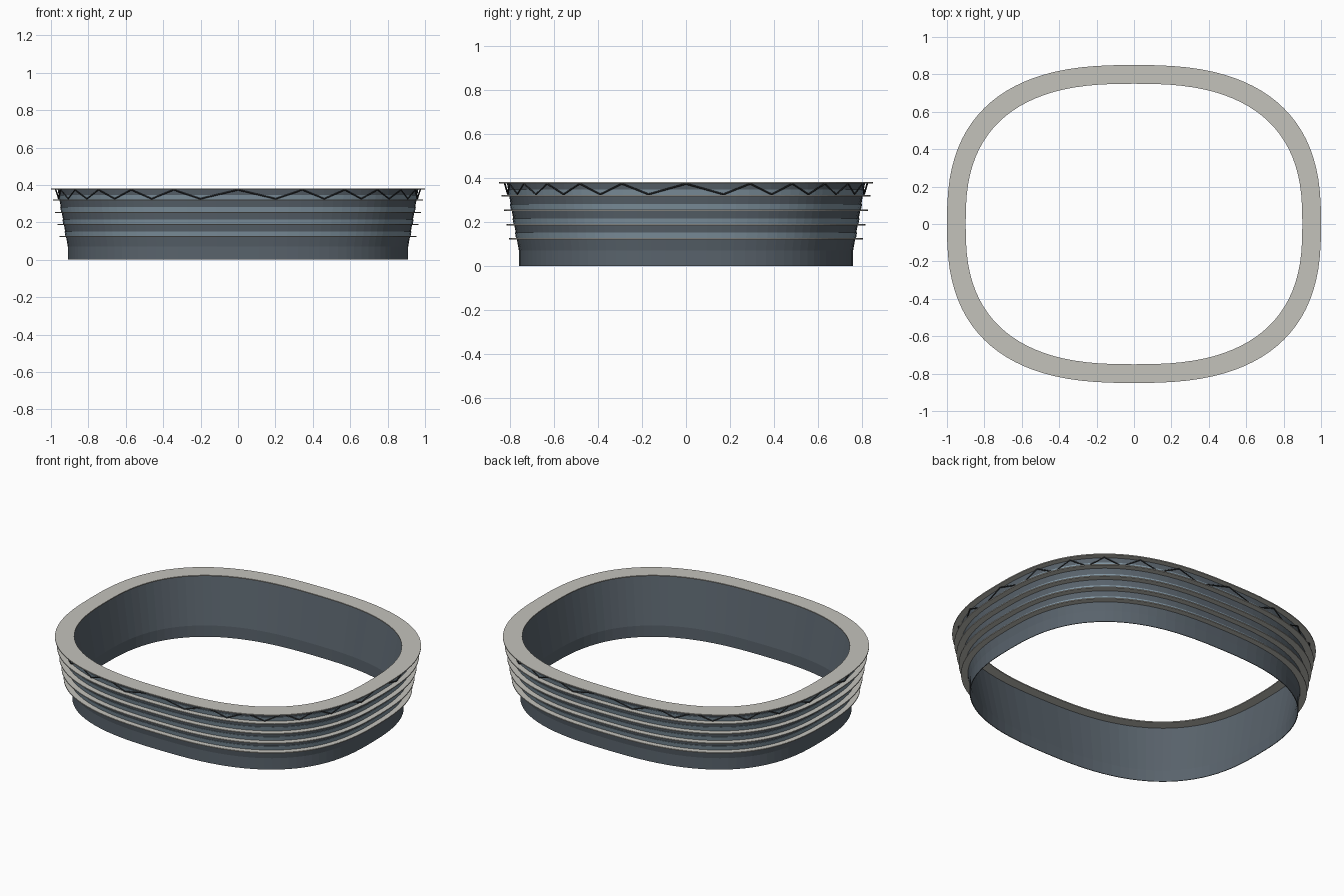
import bpy, bmesh, math

cube = bpy.data.objects.get("Cube")
if cube:
    bpy.data.objects.remove(cube)

SEGMENTS = 96
HALF_X, HALF_Y = 0.91, 0.76      # footprint at the ground
POWER = 2 / 2.6                  # rounded-rectangle curve
PLINTH, TOP = 0.07, 0.38
FLOORS = [0.124, 0.188, 0.253, 0.319]


def material(name, colour):
    m = bpy.data.materials.new(name)
    m.use_nodes = True
    m.diffuse_color = (*colour, 1)
    m.node_tree.nodes["Principled BSDF"].inputs["Base Color"].default_value = (*colour, 1)
    return m


concrete = material("pale concrete", (0.55, 0.54, 0.50))
cladding = material("slate cladding", (0.10, 0.125, 0.15))
glass = material("blue grey glass", (0.22, 0.30, 0.36))
steel = material("dark steel", (0.035, 0.04, 0.045))


def outline(t, offset, z):
    """Point on the plan curve, pushed outwards by offset."""
    s, c = math.sin(t), math.cos(t)
    x = math.copysign(abs(s) ** POWER, s) if abs(s) > 1e-6 else 0
    y = math.copysign(abs(c) ** POWER, c) if abs(c) > 1e-6 else 0
    return ((HALF_X + offset) * x, (HALF_Y + offset) * y, z)


def lean(z):
    """Outward lean of the wall at a height."""
    return max(0, z - PLINTH) / (TOP - PLINTH) * 0.055


def sweep(name, profile, mat):
    """Sweep a closed (offset, z) profile around the plan curve."""
    bm = bmesh.new()
    loops = [[bm.verts.new(outline(math.tau * i / SEGMENTS, o, z)) for o, z in profile]
             for i in range(SEGMENTS)]
    n = len(profile)
    for i, a in enumerate(loops):
        b = loops[(i + 1) % SEGMENTS]
        for j in range(n):
            k = (j + 1) % n
            bm.faces.new((a[j], a[k], b[k], b[j]))
    bmesh.ops.recalc_face_normals(bm, faces=bm.faces)
    mesh = bpy.data.meshes.new(name)
    bm.to_mesh(mesh)
    bm.free()
    mesh.materials.append(mat)
    ob = bpy.data.objects.new(name, mesh)
    bpy.context.collection.objects.link(ob)


def band(name, z0, z1, inner, outer, mat):
    """Sloping band that follows the wall."""
    sweep(name, [(lean(z0) + inner, z0), (lean(z0) + outer, z0),
                 (lean(z1) + outer, z1), (lean(z1) + inner, z1)], mat)


# Outer wall: upright plinth, then leaning outwards
sweep("outer_wall", [(0, 0), (0, PLINTH), (lean(TOP), TOP),
                     (lean(TOP) - 0.004, TOP), (-0.004, PLINTH), (-0.004, 0)], cladding)

# Flat roof ring
sweep("roof_ring", [(-0.01, 0.376), (0.09, 0.376), (0.09, 0.382), (-0.01, 0.382)], concrete)

# Floor ledges with a window strip above each one
for n, z in enumerate(FLOORS, 1):
    w = lean(z)
    sweep(f"floor_ledge_{n}", [(w - 0.002, z - 0.003), (w + 0.035, z - 0.003),
                               (w + 0.035, z + 0.003), (w - 0.002, z + 0.003)], concrete)
    band(f"window_strip_{n}", z + 0.003, z + 0.028, -0.002, 0.003, glass)

# Zigzag struts under the roof
curve = bpy.data.curves.new("zigzag_struts", "CURVE")
curve.dimensions = "3D"
curve.bevel_depth = 0.004
curve.bevel_resolution = 0
curve.materials.append(steel)
spline = curve.splines.new("POLY")
STRUTS = 48
spline.points.add(STRUTS - 1)
for i, p in enumerate(spline.points):
    z = 0.326 if i % 2 else 0.374
    p.co = (*outline(math.tau * i / STRUTS, lean(z) + 0.01, z), 1)
spline.use_cyclic_u = True
bpy.context.collection.objects.link(bpy.data.objects.new("zigzag_struts", curve))
